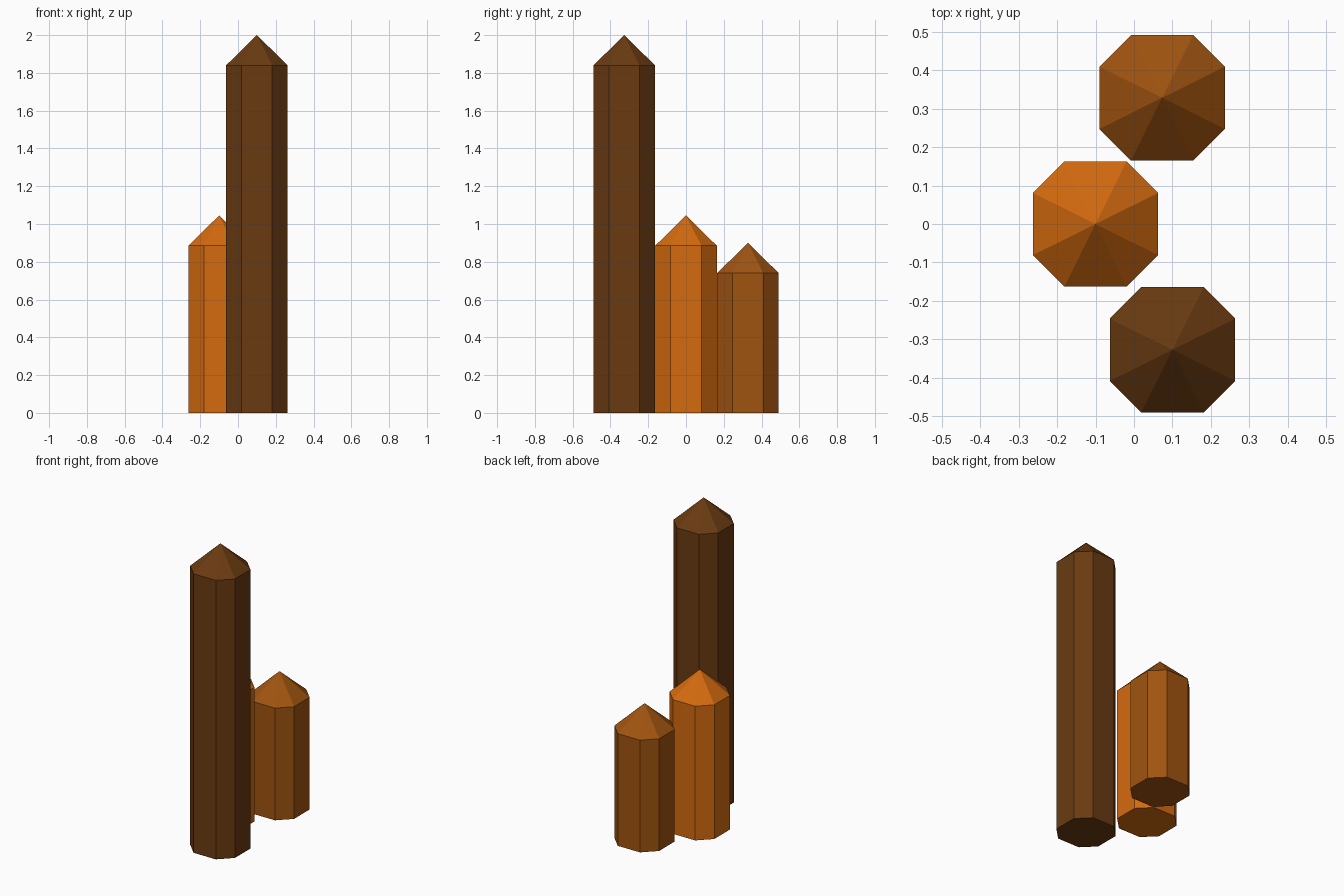
import bpy
import bmesh

cube = bpy.data.objects.get("Cube")
if cube:
    bpy.data.objects.remove(cube, do_unlink=True)

HALF = 0.163    # half width of a post
EDGE = 0.081    # half length of its axis-aligned sides
TIP = 0.16      # height of the pointed cap


def linear(c):
    return c / 12.92 if c <= 0.04045 else ((c + 0.055) / 1.055) ** 2.4


def make_material(name, rgb):
    colour = [linear(c / 255) for c in rgb] + [1.0]
    mat = bpy.data.materials.new(name)
    mat.use_nodes = True
    mat.diffuse_color = colour
    bsdf = mat.node_tree.nodes["Principled BSDF"]
    bsdf.inputs["Base Color"].default_value = colour
    bsdf.inputs["Roughness"].default_value = 0.9
    return mat


def make_post(name, x, y, height, mat):
    """Closed eight-sided post with a pyramid cap."""
    outline = [(EDGE, -HALF), (HALF, -EDGE), (HALF, EDGE), (EDGE, HALF),
               (-EDGE, HALF), (-HALF, EDGE), (-HALF, -EDGE), (-EDGE, -HALF)]
    bm = bmesh.new()
    low = [bm.verts.new((px, py, 0)) for px, py in outline]
    high = [bm.verts.new((px, py, height - TIP)) for px, py in outline]
    apex = bm.verts.new((0, 0, height))
    bm.faces.new(low[::-1])
    for i in range(8):
        j = (i + 1) % 8
        bm.faces.new((low[i], low[j], high[j], high[i]))
        bm.faces.new((high[i], high[j], apex))
    bmesh.ops.recalc_face_normals(bm, faces=bm.faces)
    mesh = bpy.data.meshes.new(name)
    bm.to_mesh(mesh)
    bm.free()
    mesh.materials.append(mat)
    obj = bpy.data.objects.new(name, mesh)
    obj.location = (x, y, 0)
    bpy.context.collection.objects.link(obj)


# Three pointed posts, front to back
make_post("tall_front_post", 0.1, -0.327, 2.0, make_material("dark brown", (106, 59, 17)))
make_post("middle_post", -0.1, 0.0, 1.045, make_material("orange", (212, 107, 15)))
make_post("short_back_post", 0.073, 0.328, 0.9, make_material("mid brown", (160, 84, 16)))
